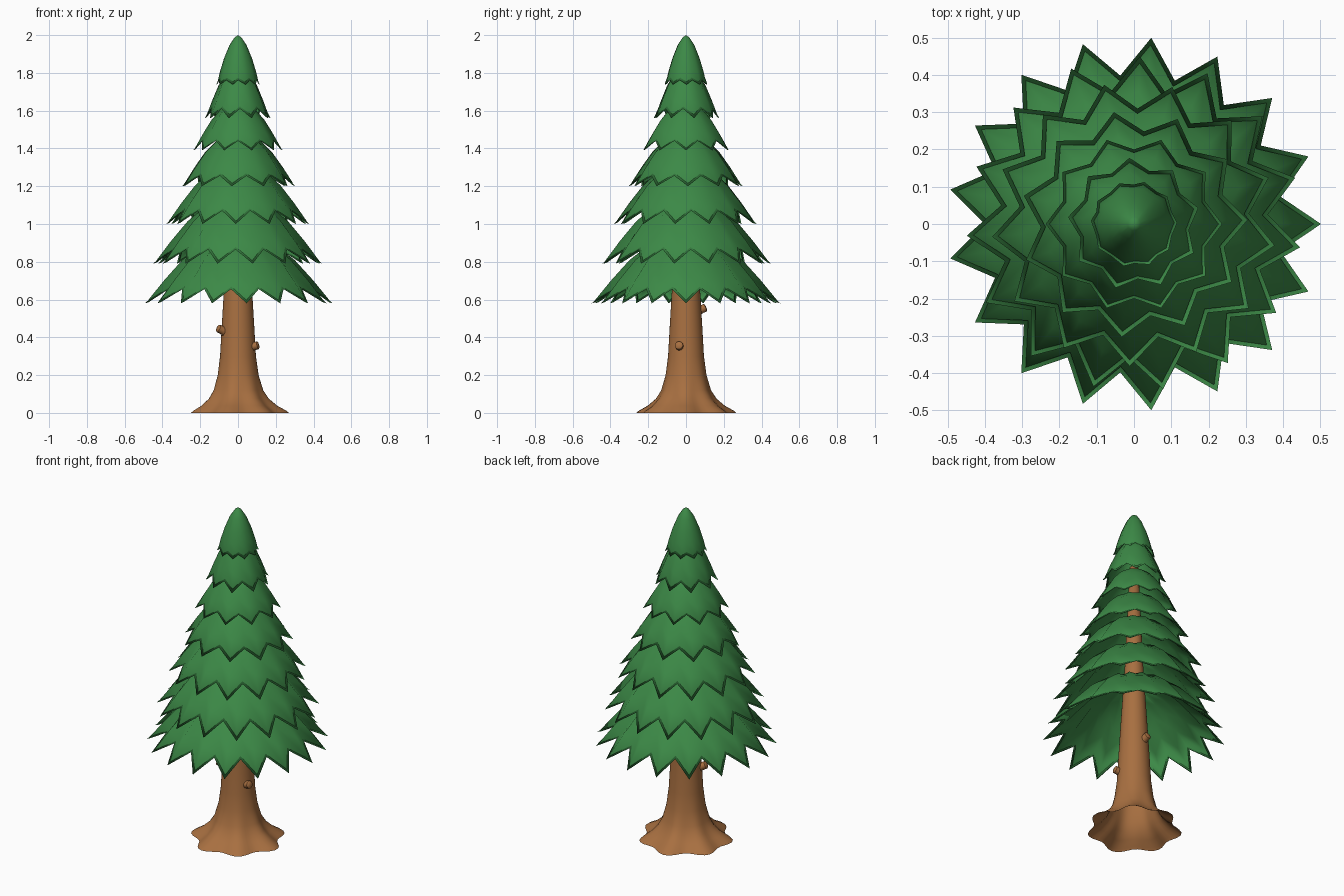
import bpy, bmesh, math, random
from mathutils import Vector

if "Cube" in bpy.data.objects:
    bpy.data.objects.remove(bpy.data.objects["Cube"])

random.seed(4)


def material(name, rgb):
    m = bpy.data.materials.new(name)
    m.diffuse_color = (*rgb, 1)
    m.use_nodes = True
    m.node_tree.nodes["Principled BSDF"].inputs["Base Color"].default_value = m.diffuse_color
    return m


GREEN = material("needle green", (0.045, 0.25, 0.062))
BROWN = material("bark brown", (0.39, 0.16, 0.052))


def skin(name, rings, mat, top=None, bottom=None):
    """Join equal-length rings (listed top to bottom) and cap them with points."""
    bm = bmesh.new()
    loops = [[bm.verts.new(p) for p in ring] for ring in rings]
    n = len(loops[0])
    for a, b in zip(loops, loops[1:]):
        for i in range(n):
            j = (i + 1) % n
            bm.faces.new((a[i], b[i], b[j], a[j]))
    for point, loop in ((top, loops[0]), (bottom, loops[-1])):
        if point:
            c = bm.verts.new(point)
            for i in range(n):
                bm.faces.new((c, loop[i], loop[(i + 1) % n]))
    bmesh.ops.recalc_face_normals(bm, faces=bm.faces)
    mesh = bpy.data.meshes.new(name)
    bm.to_mesh(mesh)
    bm.free()
    mesh.materials.append(mat)
    ob = bpy.data.objects.new(name, mesh)
    bpy.context.collection.objects.link(ob)
    mesh.shade_smooth()
    return ob


def polar(r, a, z):
    return Vector((r * math.cos(a), r * math.sin(a), z))


def inset(ring, width, rise):
    """Mitred inward offset of a counter-clockwise ring, lifted by rise."""
    out = []
    for i, p in enumerate(ring):
        u = (p - ring[i - 1]).xy.normalized()
        v = (ring[(i + 1) % len(ring)] - p).xy.normalized()
        a, b = Vector((-u.y, u.x)), Vector((-v.y, v.x))
        m = (a + b) * width / (1 + a.dot(b))
        out.append(p + Vector((m.x, m.y, rise)))
    return out


def skirt(name, points, turn, top_z, tip, valley, jitter, profile, lip, thick, apex=None):
    """Domed skirt with a zigzag, lipped hem; tip and valley are (radius, height)."""
    hem = []
    for i in range(points * 2):
        r, z = valley if i % 2 else tip
        lean = random.uniform(-jitter, jitter) if i % 2 == 0 else 0
        hem.append(polar(r, math.radians(turn) + math.pi * i / points + lean, z))
    edge = inset(hem, lip, lip * 1.7)
    groove = inset(hem, lip, lip * 0.5)
    outer, inner = [], []
    # profile: fraction of the hem radius, fraction of the drop to the hem
    for f, d in profile:
        ring = [Vector((p.x * f, p.y * f, top_z + (p.z - top_z) * d)) for p in edge]
        outer.append(ring)
        inner.append([Vector((p.x * 0.96, p.y * 0.96, p.z - thick)) for p in ring])
    rings = outer + [edge, groove, hem] + inner[::-1]
    if apex:
        return skin(name, rings, GREEN, top=apex, bottom=(0, 0, apex[2] - thick * 2))
    return skin(name, rings + outer[:1], GREEN)


# Foliage: six open skirts, widest at the bottom
TIERS = (
    (17, 0, 0.94, (0.502, 0.58), (0.40, 0.655)),
    (15, 16, 1.14, (0.45, 0.79), (0.36, 0.865)),
    (13, 19, 1.32, (0.382, 1.00), (0.31, 1.07)),
    (11, 2, 1.48, (0.305, 1.20), (0.25, 1.255)),
    (10, 0, 1.64, (0.237, 1.39), (0.20, 1.44)),
    (9, 14, 1.83, (0.178, 1.56), (0.148, 1.61)),
)
DOME = ((0.14, 0.0), (0.4, 0.14), (0.62, 0.38), (0.82, 0.69))
for k, (count, turn, top_z, tip, valley) in enumerate(TIERS):
    skirt(f"branch_tier_{k + 1}", count, turn, top_z, tip, valley, 0,
          DOME, 0.011 if k < 4 else 0.008, 0.02)

# Crown: bullet-shaped cap with a small zigzag hem
BULLET = ((0.17, 0.03), (0.42, 0.2), (0.68, 0.48), (0.88, 0.77))
skirt("crown", 10, 0, 1.995, (0.116, 1.738), (0.106, 1.762), 0.08, BULLET, 0.006, 0.02, (0, 0, 2))

# Trunk: slim open column that flares into rounded root lobes
SIDES = 56
trunk = []
for r, z, lobe in ((0.025, 1.66, 0), (0.05, 1.05, 0), (0.074, 0.66, 0), (0.086, 0.46, 0),
                   (0.095, 0.30, 0), (0.108, 0.20, 0.01), (0.13, 0.12, 0.03), (0.155, 0.075, 0.06),
                   (0.192, 0.038, 0.09), (0.232, 0.012, 0.11), (0.245, 0, 0.11)):
    ring = []
    for i in range(SIDES):
        a = math.tau * i / SIDES
        wave = 0.8 * math.cos(7 * a + 0.4) + 0.2 * math.cos(4 * a + 0.5)
        ring.append(polar(r * (1 + lobe * wave), a, z))
    trunk.append(ring)
skin("trunk", trunk, BROWN, top=(0, 0, 1.67))

# Cut branch stubs on the trunk
for name, base, direction in (
    ("right_stub", (0.065, -0.03, 0.348), (1, -0.2, 0.25)),
    ("left_stub", (-0.069, -0.03, 0.43), (-1, -0.4, 0.5)),
    ("back_stub", (-0.01, 0.064, 0.54), (-0.1, 1, 0.45)),
):
    d = Vector(direction).normalized()
    turn = d.to_track_quat('Z', 'Y')
    rings = [[Vector(base) + turn @ polar(r, math.tau * i / 10, h) for i in range(10)]
             for r, h in ((0.016, 0.046), (0.022, 0.041), (0.022, 0.02), (0.025, 0))]
    stub = skin(name, rings, BROWN, top=Vector(base) + d * 0.047, bottom=base)
    stub.data.set_sharp_from_angle(angle=math.radians(40))
